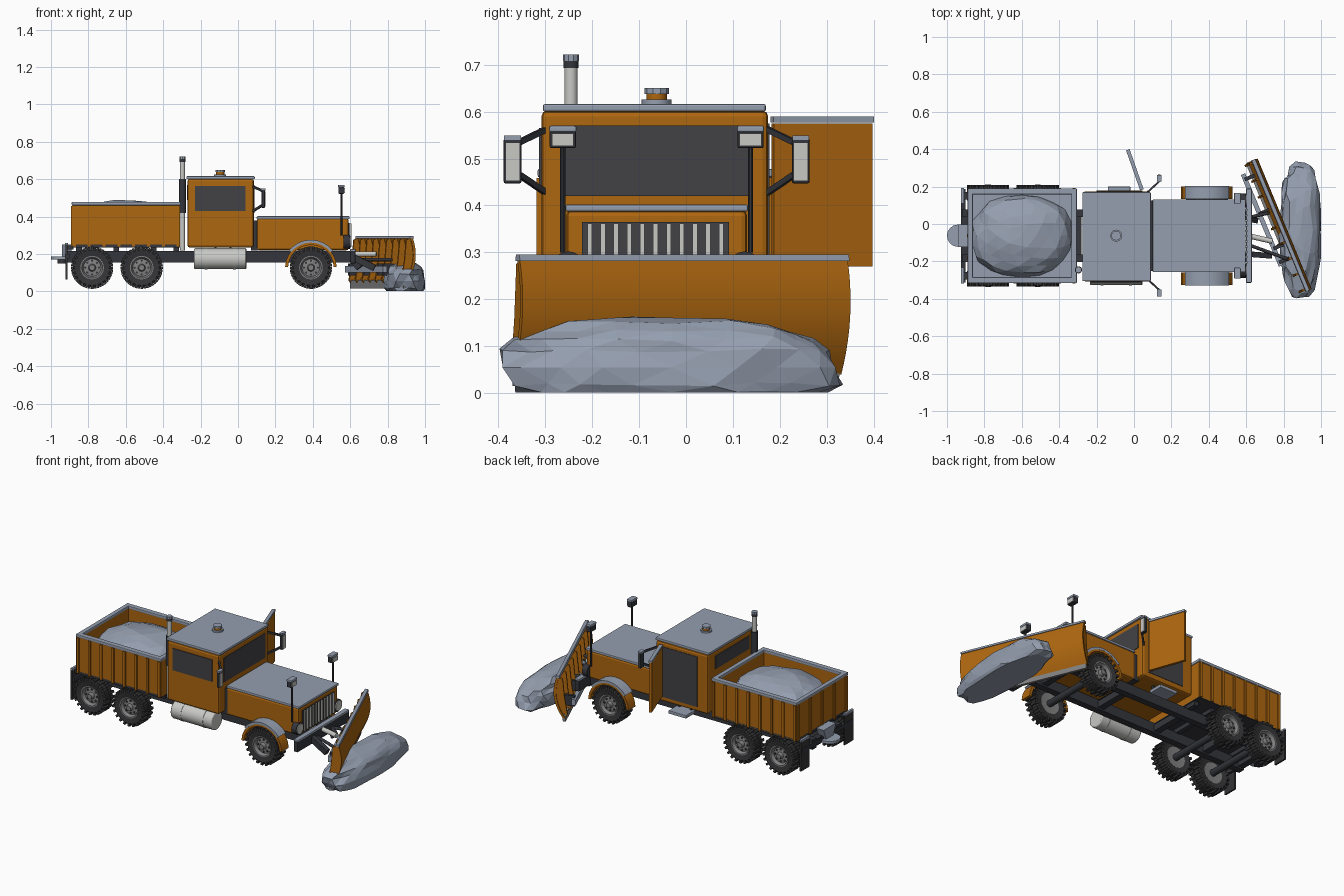
import bpy, bmesh, math, random
from mathutils import Matrix, Vector

if "Cube" in bpy.data.objects:
    bpy.data.objects.remove(bpy.data.objects["Cube"])

random.seed(4)
C = -0.0625  # truck centre line in y


def mat(name, r, g, b):
    m = bpy.data.materials.new(name)
    m.diffuse_color = (r, g, b, 1)
    m.use_nodes = True
    m.node_tree.nodes["Principled BSDF"].inputs["Base Color"].default_value = m.diffuse_color
    return m


ORANGE = mat("orange_paint", 0.42, 0.135, 0.005)
SNOW = mat("snow_grey", 0.30, 0.345, 0.43)
DARK = mat("dark_metal", 0.035, 0.037, 0.045)
GLASS = mat("dark_glass", 0.055, 0.055, 0.062)
RUBBER = mat("tyre_rubber", 0.035, 0.035, 0.038)
RIM = mat("rim_grey", 0.22, 0.22, 0.22)
LIGHT = mat("light_metal", 0.58, 0.58, 0.56)


def finish(name, bm, m, matrix=None, smooth=False, bevel=0):
    bmesh.ops.recalc_face_normals(bm, faces=bm.faces)
    me = bpy.data.meshes.new(name)
    bm.to_mesh(me)
    bm.free()
    me.materials.append(m)
    ob = bpy.data.objects.new(name, me)
    bpy.context.collection.objects.link(ob)
    if matrix:
        ob.matrix_world = matrix
    if bevel:
        b = ob.modifiers.new("bevel", 'BEVEL')
        b.width, b.segments = bevel, 2
    if smooth:
        bpy.ops.object.select_all(action='DESELECT')
        ob.select_set(True)
        bpy.context.view_layer.objects.active = ob
        bpy.ops.object.shade_smooth_by_angle(angle=0.6)
    return ob


def box(name, x, y, z, m, bevel=0, matrix=None):
    bm = bmesh.new()
    mx = Matrix.Translation([(a + b) / 2 for a, b in (x, y, z)]) @ Matrix.Diagonal(
        [abs(b - a) for a, b in (x, y, z)] + [1])
    bmesh.ops.create_cube(bm, size=1, matrix=mx)
    return finish(name, bm, m, matrix, bevel=bevel)


def span(p, q):
    p, q = Vector(p), Vector(q)
    return Matrix.Translation((p + q) / 2) @ (q - p).to_track_quat('X', 'Z').to_matrix().to_4x4(), (q - p).length


def beam(name, p, q, w, h, m):
    mx, l = span(p, q)
    return box(name, (-l / 2, l / 2), (-w / 2, w / 2), (-h / 2, h / 2), m, matrix=mx)


def rod(name, p, q, r, m, seg=20, bevel=0):
    mx, l = span(p, q)
    bm = bmesh.new()
    bmesh.ops.create_cone(bm, cap_ends=True, segments=seg, radius1=r, radius2=r, depth=l,
                          matrix=Matrix.Rotation(math.pi / 2, 4, 'Y'))
    return finish(name, bm, m, mx, True, bevel)


def prism(name, pts, x0, x1, m, matrix=None, smooth=False):
    """Closed (y, z) outline swept along local x."""
    bm = bmesh.new()
    a = [bm.verts.new((x0, *p)) for p in pts]
    b = [bm.verts.new((x1, *p)) for p in pts]
    bm.faces.new(a)
    bm.faces.new(b[::-1])
    for i in range(len(a)):
        j = (i + 1) % len(a)
        bm.faces.new((a[i], a[j], b[j], b[i]))
    return finish(name, bm, m, matrix, smooth)


def lathe(bm, prof, seg):
    vs = [bm.verts.new((r, y, 0)) for r, y in prof]
    es = [bm.edges.new(e) for e in zip(vs, vs[1:])]
    bmesh.ops.spin(bm, geom=vs + es, axis=(0, 1, 0), cent=(0, 0, 0), angle=math.tau, steps=seg)
    bmesh.ops.remove_doubles(bm, verts=bm.verts, dist=1e-5)


def lump(name, c, s, power, floor, jitter):
    """Faceted snow heap."""
    bm = bmesh.new()
    bmesh.ops.create_icosphere(bm, subdivisions=3, radius=1)
    for v in bm.verts:
        k = 1 + random.uniform(-jitter, jitter * 0.4)
        p = [c[i] + s[i] * k * math.copysign(abs(v.co[i]) ** power, v.co[i]) for i in range(3)]
        v.co = p[0], p[1], max(p[2], floor)
    return finish(name, bm, SNOW)


# wheels with lugs, rims and axles
def wheel(x, side, outer):
    mx = Matrix.Translation((x, C + side * (outer - 0.042), 0.127)) @ Matrix.Rotation(0 if side > 0 else math.pi, 4, 'Z')
    bm = bmesh.new()
    lathe(bm, [(.06, -.035), (.094, -.041), (.103, -.034), (.103, .034), (.094, .041), (.06, .035)], 32)
    for i in range(44):
        a = math.tau * i / 44
        bmesh.ops.create_cube(bm, size=1, matrix=Matrix.Rotation(a, 4, 'Y') @ Matrix.Translation(
            (.103, .021 if i % 2 else -.021, 0)) @ Matrix.Diagonal((.02, .041, .014, 1)))
    finish("tyre", bm, RUBBER, mx, True)
    bm = bmesh.new()
    lathe(bm, [(0, .044), (.015, .044), (.02, .024), (.047, .02), (.056, .039), (.063, .039), (.063, -.036), (0, -.03)], 24)
    finish("rim", bm, RIM, mx, True)
    bm = bmesh.new()
    for i in range(8):
        a = math.tau * i / 8
        bmesh.ops.create_cone(bm, cap_ends=True, segments=8, radius1=.006, radius2=.006, depth=.006, matrix=Matrix.Translation(
            (.037 * math.cos(a), .023, .037 * math.sin(a))) @ Matrix.Rotation(math.pi / 2, 4, 'X'))
    finish("rim_holes", bm, DARK, mx)


for x, outer in ((-0.78, .272), (-0.515, .272), (0.39, .265)):
    rod("axle", (x, C - .22, .127), (x, C + .22, .127), .02, DARK)
    for s in (-1, 1):
        wheel(x, s, outer)

# chassis
for s in (-1, 1):
    y = C + s * .12
    box("frame_rail", (-.92, .61), (y - .02, y + .02), (.155, .215), DARK)
for x in (-.9, -.65, -.3, .1, .5):
    box("cross_member", (x - .02, x + .02), (C - .12, C + .12), (.165, .205), DARK)
for x in (-.85, -.65, -.45, -.33):
    box("bed_bolster", (x - .015, x + .015), (C - .2, C + .2), (.21, .24), DARK)
rod("fuel_tank", (-.235, -.27, .175), (.045, -.27, .175), .056, LIGHT, 32, .006)
for x in (-.17, -.02):
    rod("tank_strap", (x - .008, -.27, .175), (x + .008, -.27, .175), .058, LIGHT, 32)
box("cab_step", (-.14, -.02), (.11, .2), (.185, .205), SNOW, .003)
for x in (-.12, -.04):
    box("step_hanger", (x - .006, x + .006), (.11, .125), (.19, .25), DARK)

# dump bed
x0, x1, y0, y1 = -.885, -.31, -.31, .185
box("bed_floor", (x0, x1), (y0, y1), (.235, .25), DARK)
for n, xs, ys in (("side", (x0, x1), (y0, y0 + .02)), ("side", (x0, x1), (y1 - .02, y1)),
                  ("tailgate", (x0, x0 + .02), (y0, y1)), ("headboard", (x1 - .02, x1), (y0, y1))):
    box("bed_" + n, xs, ys, (.24, .464), ORANGE)
    box("bed_rim_snow", (xs[0] - .004, xs[1] + .004), (ys[0] - .006, ys[1] + .006), (.46, .478), SNOW, .004)
for i in range(8):
    x = x0 + .01 + i * (x1 - x0 - .02) / 7
    for y in (y0, y1):
        box("bed_rib", (x - .008, x + .008), (y - .008, y + .008), (.24, .458), ORANGE)
for i in range(5):
    y = y0 + .012 + i * (y1 - y0 - .024) / 4
    box("tailgate_rib", (x0 - .008, x0), (y - .009, y + .009), (.24, .458), ORANGE)
box("bed_snow_level", (x0 + .01, x1 - .01), (y0 + .01, y1 - .01), (.25, .36), SNOW)
lump("bed_snow_heap", (-.6, C, .355), (.275, .225, .135), .9, .35, .05)

# cab, windows and open door
box("cab", (-.27, .085), (-.308, .175), (.235, .602), ORANGE, .012)
box("roof_snow", (-.276, .09), (-.305, .17), (.6, .616), SNOW, .004)
box("windshield", (.08, .089), (-.265, .14), (.42, .57), GLASS)
box("rear_window", (-.274, -.266), (-.23, .1), (.49, .57), GLASS)
box("side_window", (-.23, .04), (-.313, -.305), (.43, .565), GLASS)
box("door_opening", (-.2, .045), (.17, .178), (.265, .575), GLASS)
beam("open_door", (.042, .185, .4225), (-.033, .395, .4225), .016, .305, ORANGE)
beam("door_snow", (.042, .183, .583), (-.033, .397, .583), .02, .013, SNOW)
rod("beacon_base", (-.095, C, .612), (-.095, C, .626), .032, SNOW, 12)
rod("beacon", (-.095, C, .626), (-.095, C, .64), .022, ORANGE, 12)
rod("beacon_snow", (-.095, C, .638), (-.095, C, .65), .026, SNOW, 10)

# exhaust stack
rod("exhaust_pipe", (-.297, -.245, .22), (-.297, -.245, .7), .014, LIGHT)
rod("exhaust_muffler", (-.297, -.245, .42), (-.297, -.245, .6), .019, DARK)
rod("exhaust_collar", (-.297, -.245, .693), (-.297, -.245, .71), .016, DARK)
rod("exhaust_snow", (-.297, -.245, .708), (-.297, -.245, .722), .017, SNOW, 10)

# mirrors and plough lamps, one of each per side
for s in (-1, 1):
    ym = C + s * .307
    for z0, z1 in ((.43, .465), (.56, .535)):
        beam("mirror_arm", (.075, C + s * .235, z0 + (z1 - z0) * -.1), (.137, ym - s * .015, z1), .01, .012, DARK)
    box("mirror", (.126, .144), (ym - .019, ym + .019), (.447, .543), DARK, .004)
    box("mirror_glass", (.143, .147), (ym - .015, ym + .015), (.453, .533), LIGHT)
    box("mirror_snow", (.124, .146), (ym - .018, ym + .018), (.54, .549), SNOW)
    yl = C + s * .2
    rod("lamp_pole", (.553, yl, .3), (.553, yl, .535), .0055, DARK, 10)
    box("lamp", (.537, .567), (yl - .028, yl + .028), (.522, .56), DARK, .004)
    box("lamp_lens", (.566, .571), (yl - .023, yl + .023), (.527, .553), LIGHT)
    box("lamp_snow", (.535, .57), (yl - .029, yl + .029), (.556, .57), SNOW, .004)
    # headlights
    rod("headlight", (.565, yl - s * .012, .265), (.598, yl - s * .012, .265), .037, DARK)
    rod("headlight_lens", (.598, yl - s * .012, .265), (.603, yl - s * .012, .265), .031, LIGHT)

# hood and grille
box("hood", (.1, .592), (-.255, .13), (.22, .39), ORANGE, .012)
box("hood_snow", (.1, .597), (-.257, .132), (.387, .402), SNOW, .004)
box("cowl", (.07, .11), (-.25, .125), (.22, .38), DARK)
box("grille", (.588, .597), (-.222, .092), (.235, .365), GLASS)
for i in range(11):
    y = -.205 + i * .028
    box("grille_bar", (.595, .606), (y - .005, y + .005), (.238, .362), LIGHT)

# front fenders with snow on top
FM = Matrix.Rotation(math.pi / 2, 4, 'Z')


def arc(r0, r1, a0, a1, n=12):
    an = [math.radians(a0 + (a1 - a0) * i / n) for i in range(n + 1)]
    return [(r1 * math.cos(a), r1 * math.sin(a)) for a in an] + [(r0 * math.cos(a), r0 * math.sin(a)) for a in an[::-1]]


for s in (-1, 1):
    mx = Matrix.Translation((.39, C + s * .23, .127)) @ Matrix.Rotation(-math.pi / 2, 4, 'Z')
    prism("fender", arc(.122, .138, 2, 178), -.034, .034, ORANGE, mx, True)
    prism("fender_snow", arc(.134, .149, 38, 142, 8), -.035, .035, SNOW, mx, True)

# bumper
box("bumper", (.6, .628), (-.315, .19), (.15, .215), DARK, .004)
box("bumper_snow", (.599, .63), (-.313, .188), (.212, .226), SNOW, .004)

# plough, built in its own turned frame: x along blade, y forward
P = Matrix.Translation((.79, -.005, 0)) @ Matrix.Rotation(math.atan2(-.70, .29), 4, 'Z')
H = .378


def curve(t, off=0):
    return (-.035 * (1 - t) + .128 * t * (1 - t) + off, .04 + .245 * t)


ts = [i / 10 for i in range(11)]
back = [curve(t, -.014) for t in ts]
prism("plough_blade", [curve(t) for t in ts] + back[::-1], -H, H, ORANGE, P, True)
prism("cutting_edge", [(-.052, .015), (-.036, .015), (-.032, .06), (-.052, .06)], -H + .005, H - .005, RIM, P)
prism("blade_snow", [(-.02, .282), (.006, .282), (.003, .295), (-.016, .296)], -H - .002, H + .002, SNOW, P)
for i in range(9):
    x = -H + .012 + i * (2 * H - .024) / 8
    prism("blade_rib", back + [(-.034, .275), (-.045, .16), (-.062, .06)], x - .006, x + .006, ORANGE, P)
box("push_bar", (-.33, .2), (-.1, -.075), (.1, .135), SNOW, matrix=P)
for x in (-.3, -.1, .1, .18):
    box("push_bracket", (x - .01, x + .01), (-.09, -.03), (.085, .15), DARK, matrix=P)
for y, x in ((-.16, .73), (.03, .65)):
    beam("push_arm", (.6, y, .19), (x, y - .01, .125), .03, .035, DARK)
rod("lift_cylinder", (.61, C, .2), (.74, C - .03, .2), .014, LIGHT)
for y in (-.19, .06):
    rod("angle_cylinder", (.62, y * .6, .17), (.79 - y * .414 - .04, y, .17), .009, DARK, 12)
lump("pushed_snow", (.89, -.03, .055), (.113, .37, .108), .8, .002, .1)

# spreader and mud flaps at the tail
box("tail_beam", (-.925, -.9), (C - .25, C + .25), (.175, .2), DARK)
prism("spreader_chute", [(-.06, .25), (.06, .25), (.035, .185), (-.035, .185)], -.025, .025, SNOW,
      Matrix.Translation((-.915, C, 0)))
rod("spreader_disc", (-.94, C, .17), (-.94, C, .186), .06, SNOW, 16)
rod("spreader_motor", (-.94, C, .15), (-.94, C, .172), .025, DARK, 12)
for s in (-1, 1):
    y = C + s * .213
    box("mud_flap", (-.922, -.912), (y - .042, y + .042), (.065, .25), RUBBER)
    box("flap_snow", (-.924, -.91), (y - .042, y + .042), (.246, .258), SNOW)
    box("tail_lamp_arm", (-.915, -.88), (y - .02, y + .02), (.225, .245), DARK)
